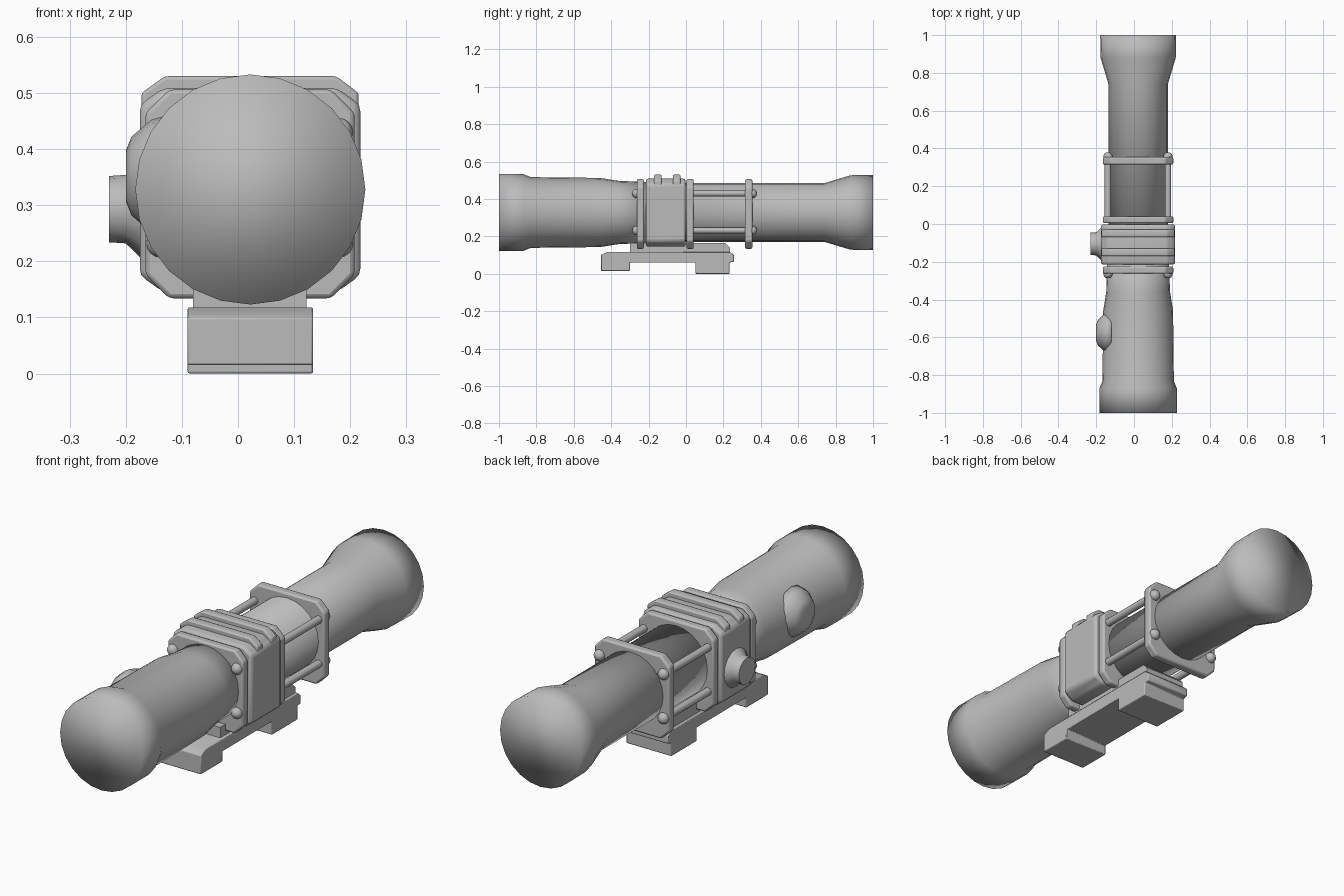
import bpy, bmesh, math
from mathutils import Matrix, Vector

if "Cube" in bpy.data.objects:
    bpy.data.objects.remove(bpy.data.objects["Cube"])

grey = bpy.data.materials.new("matt_grey")
grey.use_nodes = True
colour = (0.5, 0.5, 0.5, 1)
grey.diffuse_color = colour
grey.node_tree.nodes["Principled BSDF"].inputs["Base Color"].default_value = colour

CX, CZ = 0.022, 0.328          # optical axis


def finish(name, bm, bevel=0, angle=180):
    bmesh.ops.recalc_face_normals(bm, faces=bm.faces)
    mesh = bpy.data.meshes.new(name)
    bm.to_mesh(mesh)
    bm.free()
    mesh.materials.append(grey)
    ob = bpy.data.objects.new(name, mesh)
    bpy.context.collection.objects.link(ob)
    bpy.ops.object.select_all(action="DESELECT")
    ob.select_set(True)
    bpy.context.view_layer.objects.active = ob
    if angle < 180:
        bpy.ops.object.shade_smooth_by_angle(angle=math.radians(angle))
    else:
        bpy.ops.object.shade_smooth()
    if bevel:
        mod = ob.modifiers.new("soft_edges", "BEVEL")
        mod.width, mod.segments, mod.limit_method = bevel, 2, "ANGLE"
    return ob


def lathe(name, profile, centre, axis="Y", sides=24, angle=180):
    """Closed solid of revolution; profile holds (position, radius)."""
    bm = bmesh.new()
    rings = []
    for pos, rad in profile:
        ring = []
        for i in range(sides):
            a = math.tau * i / sides
            u, v = rad * math.sin(a), rad * math.cos(a)
            p = (u, pos, v) if axis == "Y" else (pos, u, v)
            ring.append(bm.verts.new(Vector(centre) + Vector(p)))
        rings.append(ring)
    for a, b in zip(rings, rings[1:]):
        for i in range(sides):
            j = (i + 1) % sides
            bm.faces.new((a[i], a[j], b[j], b[i]))
    bm.faces.new(rings[0])
    bm.faces.new(rings[-1])
    return finish(name, bm, angle=angle)


def prism(name, outline, start, end, axis="Y", bevel=0, angle=180):
    """Extrude an outline in xz along y, or one in yz along x."""
    bm = bmesh.new()
    rings = [[bm.verts.new((a, t, b) if axis == "Y" else (t, a, b)) for a, b in outline]
             for t in (start, end)]
    n = len(outline)
    for i in range(n):
        j = (i + 1) % n
        bm.faces.new((rings[0][i], rings[0][j], rings[1][j], rings[1][i]))
    bm.faces.new(rings[0])
    bm.faces.new(rings[1])
    return finish(name, bm, bevel, angle)


def octagon(x0, x1, z0, z1, cx, cz):
    return [(x0 + cx, z0), (x1 - cx, z0), (x1, z0 + cz), (x1, z1 - cz),
            (x1 - cx, z1), (x0 + cx, z1), (x0, z1 - cz), (x0, z0 + cz)]


# Barrels
lathe("front_barrel", [(-1, .205), (-.87, .205), (-.83, .189), (-.46, .185),
                       (-.36, .169), (-.2, .163)], (CX, 0, CZ))
lathe("rear_barrel", [(-.05, .157), (.74, .157), (.88, .199), (1, .201)], (CX, 0, CZ))

# Central housing with cooling ridges on top
prism("housing", octagon(-.175, .218, .145, .509, .042, .03), -.215, -.002,
      bevel=.012, angle=40)
ridge = [(-.172, .45), (-.172, .5), (-.13, .53), (.175, .53), (.215, .5), (.215, .45)]
for i, y in enumerate((-.15, -.05)):
    prism(f"ridge_{i + 1}", ridge, y - .02, y + .02, bevel=.006, angle=40)

# Clamp plates
for name, y0, y1 in (("front_plate", -.263, -.225), ("middle_plate", .004, .041),
                     ("rear_plate", .315, .355)):
    prism(name, octagon(-.165, .208, .134, .506, .042, .042), y0, y1, bevel=.008, angle=40)

# Rods between the plates and domed bolt heads
for sx, x in (("right", -.138), ("left", .18)):
    for sz, z in (("lower", .232), ("upper", .43)):
        lathe(f"{sx}_{sz}_rod", [(.02, .017), (.34, .017)], (x, 0, z), sides=12, angle=40)
        for place, y in (("front", -.263), ("rear", .355)):
            bm = bmesh.new()
            bmesh.ops.create_uvsphere(bm, u_segments=12, v_segments=8, radius=.025,
                                      matrix=Matrix.Translation((x, y, z)))
            finish(f"{sx}_{sz}_{place}_bolt", bm)

# Adjustment knob on the right side of the housing
lathe("side_knob", [(-.23, .059), (-.2, .061), (-.168, .092), (-.15, .095)],
      (0, -.105, .293), axis="X", sides=16, angle=40)

# Raised boss on the front barrel
lathe("barrel_boss", [(-.2, .045), (-.19, .07), (-.155, .1), (-.12, .11)],
      (0, -.575, .352), axis="X", sides=16)

# Mount: saddle block and rail base with two feet
prism("saddle", [(-.3, .1), (.235, .1), (.235, .14), (.21, .165), (-.3, .165)],
      -.08, .122, axis="X", angle=40)
base = [(-.455, .015), (-.3, .015), (-.3, .06), (.05, .06), (.05, 0), (.232, 0),
        (.232, .06), (.256, .065), (.256, .1), (.235, .118), (-.42, .118), (-.455, .1)]
prism("rail_base", base, -.09, .134, axis="X", bevel=.004, angle=60)
